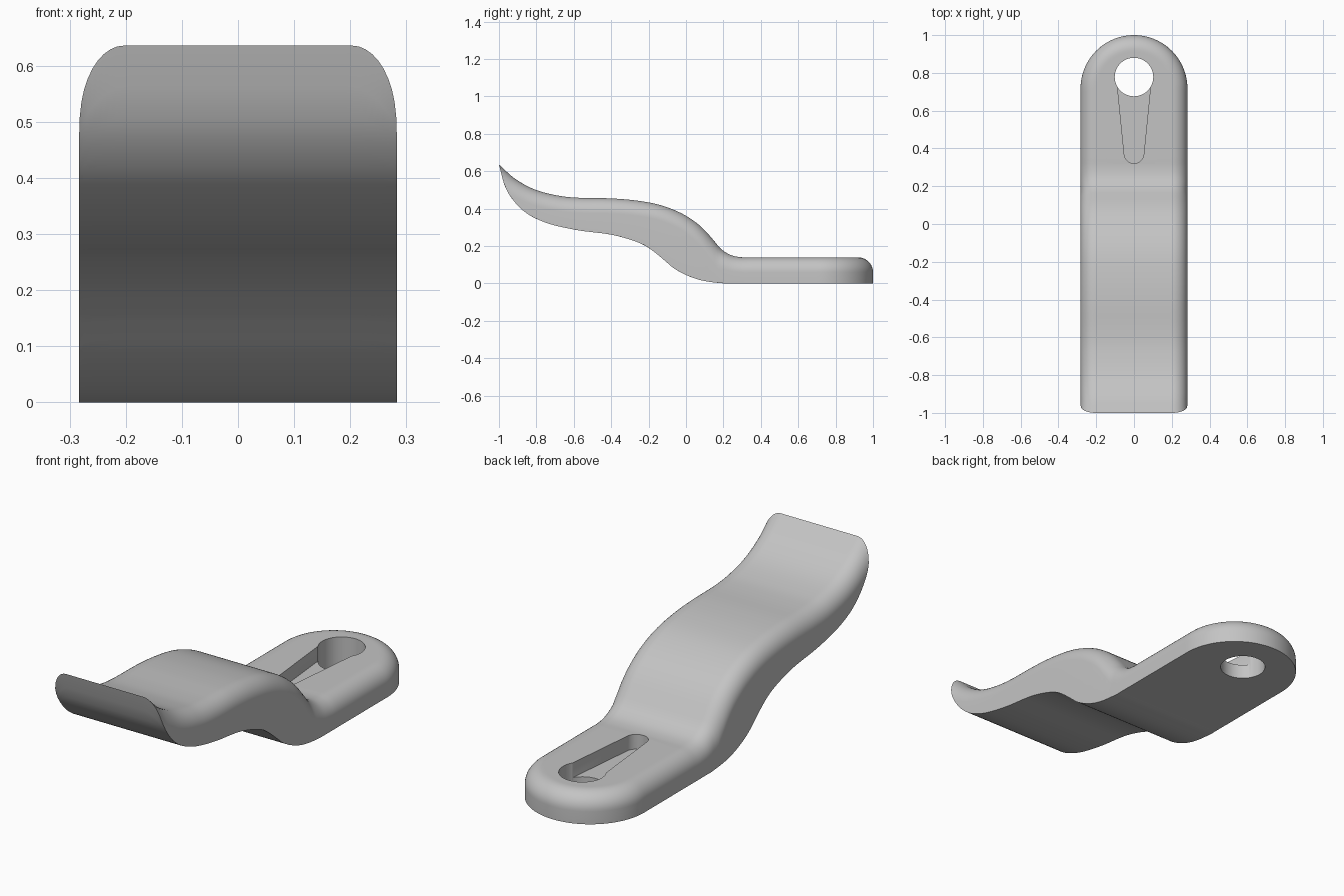
import bpy, bmesh, math

cube = bpy.data.objects.get("Cube")
if cube:
    bpy.data.objects.remove(cube, do_unlink=True)

HALF_W = 0.283              # half width, also the radius of the round end
ROUND_Y = 1 - HALF_W        # centre of the round end
FILLET = 0.08               # rounding of the upper edges

# Side profiles as (y, z)
TOP = [(-1, .636), (-.914, .56), (-.807, .502), (-.674, .468), (-.567, .458),
       (-.406, .455), (-.27, .444), (-.14, .42), (-.03, .378), (.048, .33),
       (.1, .285), (.144, .235), (.19, .182), (.245, .15), (.3, .14), (.34, .14), (1, .14)]
BOTTOM = [(-1, .636), (-.968, .52), (-.914, .433), (-.85, .374), (-.78, .337),
          (-.7, .31), (-.567, .283), (-.406, .262), (-.3, .235), (-.22, .203),
          (-.166, .166), (-.11, .119), (-.06, .078), (.02, .037), (.1, .013),
          (.21, 0), (.24, 0), (1, 0)]


def smooth_curve(knots):
    """Return a smooth function z(y) through the knots."""
    last = len(knots) - 1
    slopes = []
    for i in range(last + 1):
        a, b = knots[max(i - 1, 0)], knots[min(i + 1, last)]
        slopes.append((b[1] - a[1]) / (b[0] - a[0]))

    def z(y):
        y = min(max(y, knots[0][0]), knots[-1][0])
        i = 0
        while i < last - 1 and y > knots[i + 1][0]:
            i += 1
        (y0, z0), (y1, z1) = knots[i], knots[i + 1]
        h = y1 - y0
        t = (y - y0) / h
        s = 1 - t
        return (s * s * (1 + 2 * t) * z0 + t * t * (3 - 2 * t) * z1
                + h * t * s * (s * slopes[i] - t * slopes[i + 1]))
    return z


top_z, bottom_z = smooth_curve(TOP), smooth_curve(BOTTOM)


def upper_z(y, drop):
    """Top surface lowered by the fillet, measured square to the slope."""
    slope = (top_z(y + .005) - top_z(y - .005)) / .01 if y > -.99 else -.9
    return top_z(y) - drop * math.hypot(1, slope)


def ring_path(inset, drop, rows=90, arc=24):
    """Plan outline inset from the edge, from front right round to front left."""
    lo, hi = -1.0, -0.8
    for _ in range(40):         # find where the fillet runs out at the thin lip
        mid = (lo + hi) / 2
        if upper_z(mid, drop) > bottom_z(mid):
            hi = mid
        else:
            lo = mid
    w = HALF_W - inset
    side = [(w, hi + (ROUND_Y - hi) * i / rows) for i in range(rows)]
    bend = [(w * math.cos(math.pi * i / (2 * arc)),
             ROUND_Y + w * math.sin(math.pi * i / (2 * arc))) for i in range(arc)]
    half = side + bend
    return half + [(0, ROUND_Y + w)] + [(-x, y) for x, y in reversed(half)]


def link(bm, obj_name, mat):
    bmesh.ops.recalc_face_normals(bm, faces=bm.faces)
    mesh = bpy.data.meshes.new(obj_name)
    bm.to_mesh(mesh)
    bm.free()
    mesh.materials.append(mat)
    obj = bpy.data.objects.new(obj_name, mesh)
    bpy.context.collection.objects.link(obj)
    return obj


def make_body(mat):
    bm = bmesh.new()
    steps = 10
    rings = []
    for k in range(steps + 1):
        a = math.pi / 2 * k / steps
        rings.append((FILLET * (1 - math.cos(a)), FILLET * (1 - math.sin(a))))
    rings.append((FILLET + .01, 0))
    paths = [(ring_path(d, drop), drop) for d, drop in rings]
    upper = [[bm.verts.new((x, y, upper_z(y, drop))) for x, y in p] for p, drop in paths]
    lower = [[bm.verts.new((x, y, bottom_z(y))) for x, y in p] for p, drop in paths]
    n = len(upper[0])

    def strip(a, b):
        for i in range(n - 1):
            bm.faces.new((a[i], a[i + 1], b[i + 1], b[i]))

    strip(upper[0], lower[0])                   # side wall
    for layer in (upper, lower):
        for a, b in zip(layer, layer[1:]):      # edge bands
            strip(a, b)
        c = layer[-1]
        for i in range(n // 2):                 # broad middle strip
            corners = [c[i], c[i + 1], c[n - 2 - i], c[n - 1 - i]]
            bm.faces.new(list(dict.fromkeys(corners)))
    bmesh.ops.remove_doubles(bm, verts=bm.verts, dist=1e-4)
    return link(bm, "lever_body", mat)


def make_cutter(name, outline, z0, z1, mat):
    bm = bmesh.new()
    face = bm.faces.new([bm.verts.new((x, y, z0)) for x, y in outline])
    ext = bmesh.ops.extrude_face_region(bm, geom=[face])
    moved = [v for v in ext["geom"] if isinstance(v, bmesh.types.BMVert)]
    bmesh.ops.translate(bm, verts=moved, vec=(0, 0, z1 - z0))
    obj = link(bm, name, mat)
    obj.hide_render = True
    return obj


def arc_points(cy, r, start, end, count):
    angles = [math.radians(start + (end - start) * i / count) for i in range(count + 1)]
    return [(r * math.cos(a), cy + r * math.sin(a)) for a in angles]


grey = bpy.data.materials.new("plain_grey")
grey.use_nodes = True
colour = (0.55, 0.55, 0.55, 1)
grey.diffuse_color = colour
grey.node_tree.nodes["Principled BSDF"].inputs["Base Color"].default_value = colour

body = make_body(grey)

# Keyhole: a round through hole and a shallow tapered slot
hole = make_cutter("hole_cutter", arc_points(.778, .102, 0, 360, 64)[:-1], -.1, .3, grey)
slot_outline = arc_points(.373, .052, 180, 360, 16) + [(.09, .75), (-.09, .75)]
slot = make_cutter("slot_cutter", slot_outline, .07, .3, grey)

bpy.context.view_layer.objects.active = body
body.select_set(True)
for cutter in (slot, hole):
    mod = body.modifiers.new("cut", "BOOLEAN")
    mod.operation = "DIFFERENCE"
    mod.solver = "EXACT"
    mod.object = cutter
    bpy.ops.object.modifier_apply(modifier=mod.name)
    bpy.data.objects.remove(cutter, do_unlink=True)

bpy.ops.object.shade_smooth_by_angle(angle=math.radians(30))
